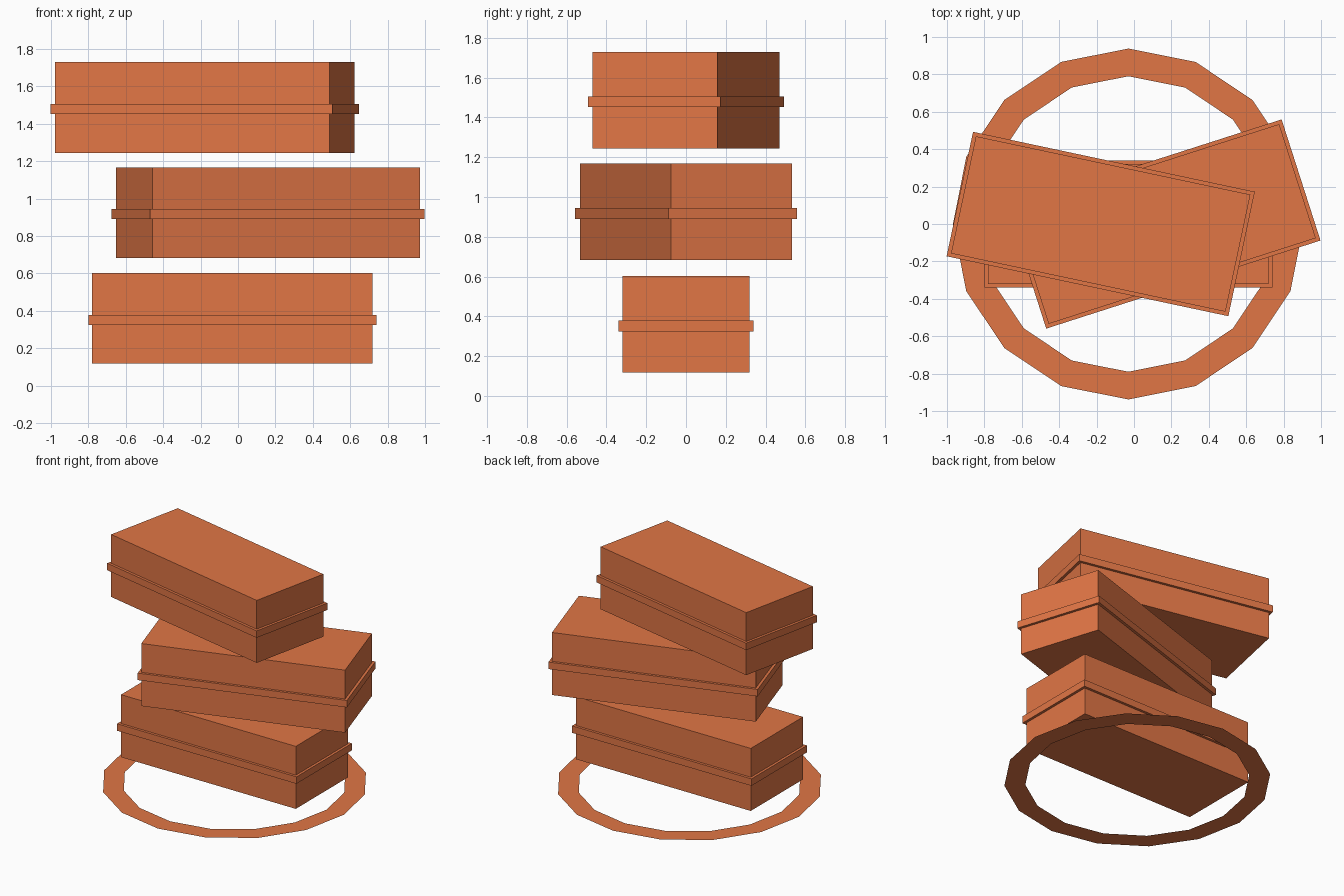
import bpy
from math import radians

if "Cube" in bpy.data.objects:
    bpy.data.objects.remove(bpy.data.objects["Cube"])

mat = bpy.data.materials.new("orange")
mat.diffuse_color = (0.75, 0.18, 0.06, 1)
mat.use_nodes = True
mat.node_tree.nodes["Principled BSDF"].inputs["Base Color"].default_value = mat.diffuse_color


def block(name, size, loc, angle):
    bpy.ops.mesh.primitive_cube_add(size=1, location=loc, rotation=(0, 0, radians(angle)))
    ob = bpy.context.object
    ob.name = name
    ob.scale = size
    bpy.ops.object.transform_apply(location=False, rotation=False, scale=True)
    ob.data.materials.append(mat)


# Three stacked floating boxes, each twisted and wrapped by a thin band
levels = [("bottom", -0.03, 0.36, 0), ("middle", 0.16, 0.925, 17.8), ("top", -0.178, 1.4875, -12)]
for name, x, z, angle in levels:
    block(name + "_box", (1.5, 0.64, 0.485), (x, 0, z), angle)
    block(name + "_band", (1.54, 0.68, 0.054), (x, 0, z - 0.008), angle)

# Flat 16-sided ground ring: a circle edge extruded inwards
bpy.ops.mesh.primitive_circle_add(vertices=16, radius=0.938, location=(-0.03, 0, 0))
ring = bpy.context.object
ring.name = "ground_ring"
bpy.ops.object.mode_set(mode='EDIT')
bpy.ops.mesh.select_all(action='SELECT')
bpy.ops.mesh.extrude_edges_move()
bpy.ops.transform.resize(value=(0.79 / 0.938, 0.79 / 0.938, 1))
bpy.ops.mesh.select_all(action='SELECT')
bpy.ops.mesh.normals_make_consistent(inside=False)
bpy.ops.object.mode_set(mode='OBJECT')
if ring.data.polygons[0].normal.z < 0:
    ring.data.flip_normals()
ring.data.materials.append(mat)
